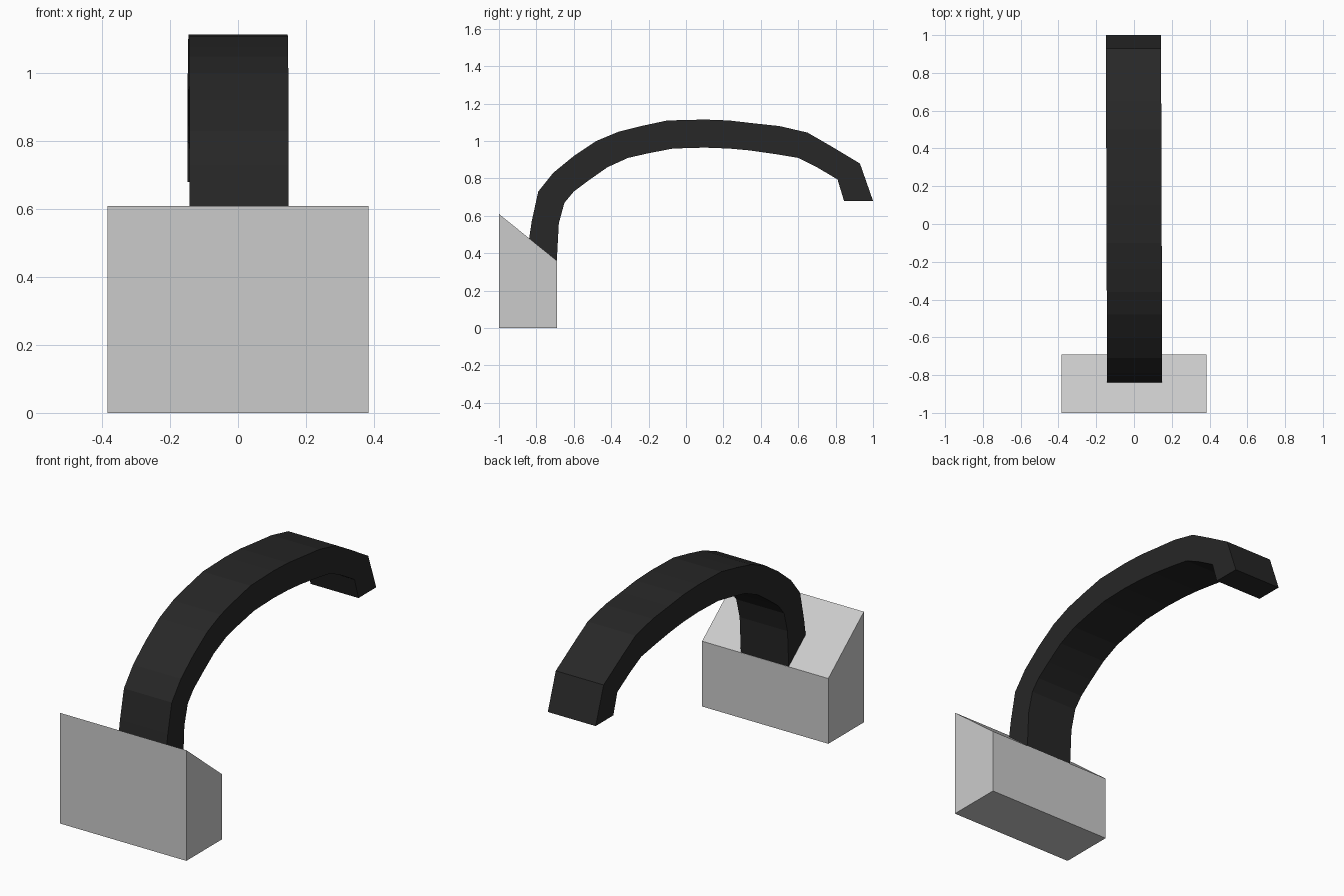
import bpy, bmesh

if "Cube" in bpy.data.objects:
    bpy.data.objects.remove(bpy.data.objects["Cube"])


def material(name, value):
    m = bpy.data.materials.new(name)
    m.diffuse_color = (value, value, value, 1)
    m.use_nodes = True
    m.node_tree.nodes["Principled BSDF"].inputs["Base Color"].default_value = m.diffuse_color
    return m


def extrude_profile(name, profile, half_width, mat, shift=lambda y: 0.0):
    """Extrude a closed (y, z) outline along x; shift skews it sideways."""
    bm = bmesh.new()
    left = [bm.verts.new((shift(y) - half_width, y, z)) for y, z in profile]
    right = [bm.verts.new((shift(y) + half_width, y, z)) for y, z in profile]
    bm.faces.new(left)
    bm.faces.new(right[::-1])
    n = len(profile)
    for i in range(n):
        j = (i + 1) % n
        bm.faces.new((left[i], right[i], right[j], left[j]))
    bmesh.ops.recalc_face_normals(bm, faces=bm.faces)
    mesh = bpy.data.meshes.new(name)
    bm.to_mesh(mesh)
    bm.free()
    mesh.materials.append(mat)
    obj = bpy.data.objects.new(name, mesh)
    bpy.context.collection.objects.link(obj)
    return obj


grey = material("light grey", 0.6)
black = material("black", 0.02)

# Wedge-topped base block
extrude_profile("base", [(-1, 0), (-0.69, 0), (-0.69, 0.36), (-1, 0.61)], 0.385, grey)

# Curved arm: outer edge from base to tip, then inner edge back
outer = [(-0.84, 0.47), (-0.825, 0.57), (-0.79, 0.73), (-0.71, 0.83), (-0.60, 0.92),
         (-0.48, 1.0), (-0.36, 1.05), (-0.24, 1.08), (-0.1, 1.11), (0.1, 1.115),
         (0.23, 1.11), (0.36, 1.095), (0.5, 1.08), (0.65, 1.045), (0.78, 0.97),
         (0.93, 0.88), (1.0, 0.68)]
inner = [(-0.691, 0.355), (-0.68, 0.56), (-0.65, 0.67), (-0.60, 0.73), (-0.52, 0.79),
         (-0.42, 0.86), (-0.31, 0.91), (-0.2, 0.935), (-0.07, 0.96), (0.1, 0.965),
         (0.23, 0.96), (0.34, 0.95), (0.48, 0.93), (0.6, 0.91), (0.7, 0.86),
         (0.81, 0.795), (0.845, 0.68)]
extrude_profile("curved_arm", outer + inner[::-1], 0.146, black,
                lambda y: 0.0005 - 0.0035 * y)
